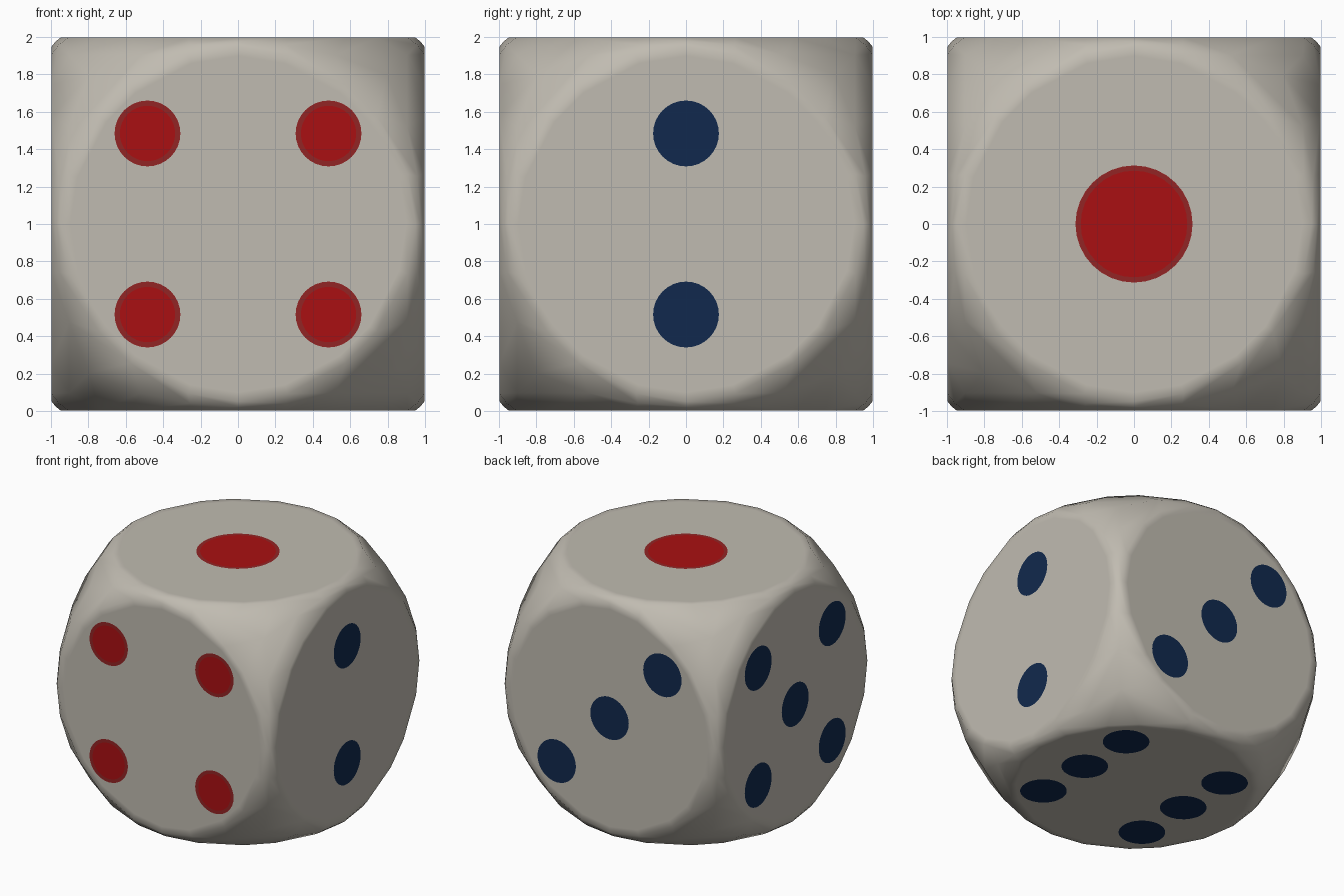
import bpy, bmesh, math
from mathutils import Matrix, Vector

if "Cube" in bpy.data.objects:
    bpy.data.objects.remove(bpy.data.objects["Cube"])

HALF = 0.996      # half size of the body between its flat faces
RADIUS = 1.38     # sphere that rounds the corners
STEP = 0.484      # spot spacing
CENTRE = Vector((0, 0, 1))


def material(name, rgb):
    m = bpy.data.materials.new(name)
    m.diffuse_color = (*rgb, 1)
    m.use_nodes = True
    m.node_tree.nodes["Principled BSDF"].inputs["Base Color"].default_value = m.diffuse_color
    return m


ivory = material("ivory", (0.53, 0.50, 0.44))
red = material("red", (0.40, 0.005, 0.006))
dark_red = material("dull_red_rim", (0.29, 0.018, 0.018))
blue = material("navy_blue", (0.0055, 0.022, 0.075))


def add_object(name, bm, mats, smooth):
    me = bpy.data.meshes.new(name)
    bm.to_mesh(me)
    bm.free()
    for m in mats:
        me.materials.append(m)
    for p in me.polygons:
        p.use_smooth = smooth
    ob = bpy.data.objects.new(name, me)
    bpy.context.collection.objects.link(ob)
    return ob


# Body: a gridded sphere sliced flat on six sides
bm = bmesh.new()
bmesh.ops.create_cube(bm, size=2)
bmesh.ops.subdivide_edges(bm, edges=bm.edges[:], cuts=5, use_grid_fill=True)
for v in bm.verts:
    v.co = Vector([math.tan(c * math.pi / 4) for c in v.co]).normalized() * RADIUS
caps = []
for axis in range(3):
    for sign in (-1, 1):
        n = Vector((0, 0, 0))
        n[axis] = sign
        cut = bmesh.ops.bisect_plane(
            bm, geom=bm.verts[:] + bm.edges[:] + bm.faces[:], dist=1e-5,
            plane_co=n * HALF, plane_no=n, clear_outer=True)
        rim = [e for e in cut["geom_cut"] if isinstance(e, bmesh.types.BMEdge)]
        bmesh.ops.holes_fill(bm, edges=rim, sides=0)
bmesh.ops.recalc_face_normals(bm, faces=bm.faces[:])
# Narrow border keeps the middle of each side flat in the smooth shading
bm.faces.ensure_lookup_table()
caps = [f for f in bm.faces if f.calc_area() > 1]
bmesh.ops.inset_individual(bm, faces=caps, thickness=0.05)
bmesh.ops.translate(bm, verts=bm.verts[:], vec=CENTRE)
add_object("body", bm, [ivory], True)


# Spots: thin plates lying on each side, red ones with a duller rim
def spots(name, normal, up, places, radius, is_red):
    n, v = Vector(normal), Vector(up)
    u = v.cross(n)
    bm = bmesh.new()
    for a, b in places:
        pos = CENTRE + n + (u * a + v * b) * STEP
        mat = Matrix.Translation(pos) @ Matrix((u, v, n)).transposed().to_4x4()
        bmesh.ops.create_circle(bm, cap_ends=True, segments=32,
                                radius=radius, matrix=mat)
    for f in bm.faces:
        f.normal_update()
        if f.normal.dot(n) < 0:
            f.normal_flip()
    if is_red:
        ring = bmesh.ops.inset_individual(bm, faces=bm.faces[:], thickness=0.028)
        for f in ring["faces"]:
            f.material_index = 1
    add_object(name, bm, [red, dark_red] if is_red else [blue], False)


corners = [(-1, -1), (1, -1), (-1, 1), (1, 1)]
Z, Y = (0, 0, 1), (0, 1, 0)
spots("top_spot", Z, Y, [(0, 0)], 0.313, True)
spots("right_spots", (1, 0, 0), Z, [(0, -1), (0, 1)], 0.176, False)
spots("back_spots", Y, Z, [(-1, -1), (0, 0), (1, 1)], 0.176, False)
spots("front_spots", (0, -1, 0), Z, corners, 0.176, True)
spots("left_spots", (-1, 0, 0), Z, corners + [(0, 0)], 0.176, False)
spots("bottom_spots", (0, 0, -1), Y, corners + [(-1, 0), (1, 0)], 0.176, False)
